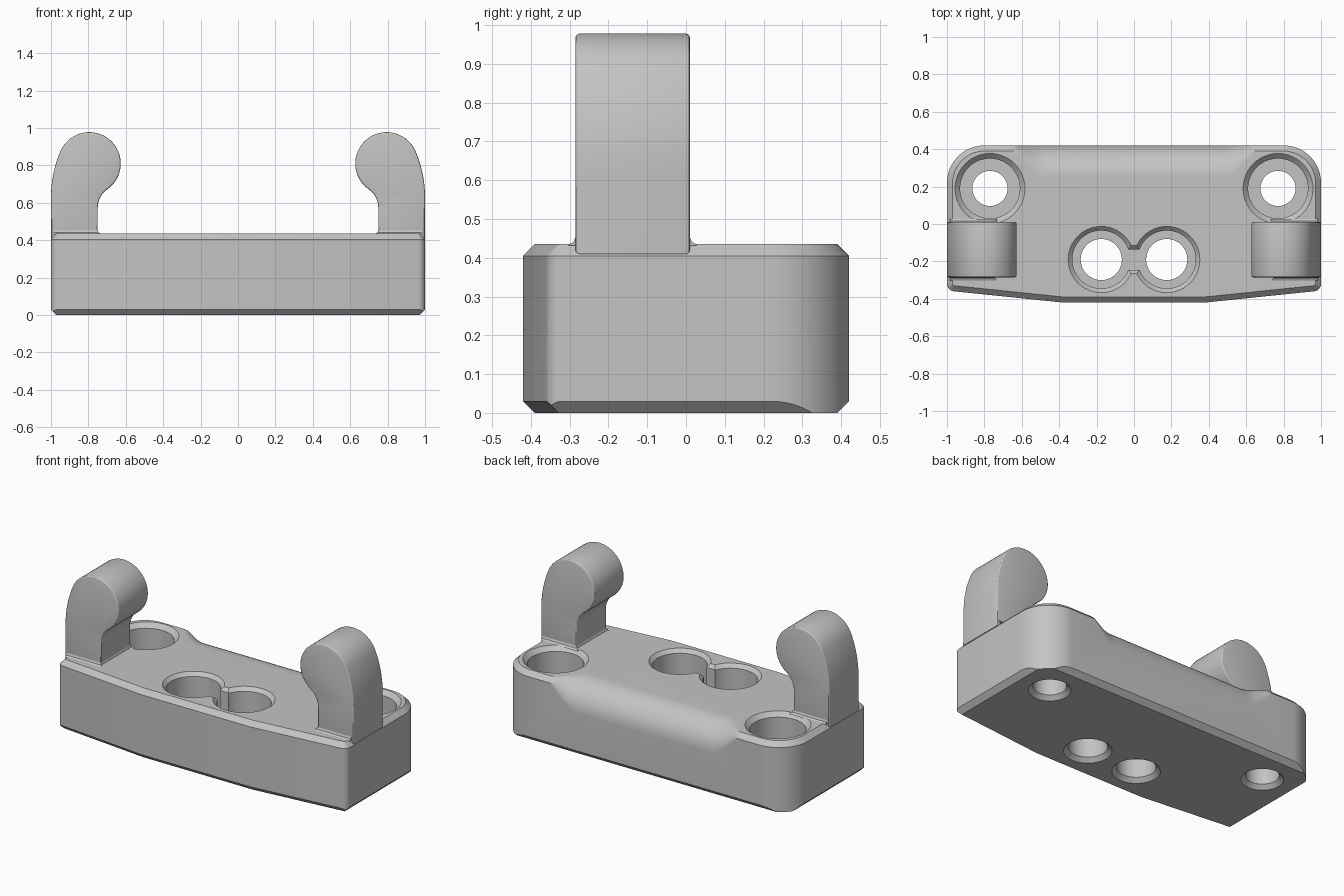
import bpy, bmesh
from math import sin, cos, pi, radians
from mathutils import Vector

TOP, FLOOR = 0.435, 0.14

cube = bpy.data.objects.get("Cube")
if cube:
    bpy.data.objects.remove(cube, do_unlink=True)

grey = bpy.data.materials.new("plain_grey")
grey.use_nodes = True
colour = (0.55, 0.55, 0.55, 1)
grey.diffuse_color = colour
grey.node_tree.nodes["Principled BSDF"].inputs["Base Color"].default_value = colour


def arc(cx, cy, r, a0, a1, n):
    angles = [radians(a0 + (a1 - a0) * i / n) for i in range(n + 1)]
    return [(cx + r * cos(a), cy + r * sin(a)) for a in angles]


def loft(rings):
    """Skin equal-length rings of points and cap both ends."""
    bm = bmesh.new()
    loops = [[bm.verts.new(p) for p in ring] for ring in rings]
    n = len(loops[0])
    for a, b in zip(loops, loops[1:]):
        for i in range(n):
            j = (i + 1) % n
            bm.faces.new((a[i], a[j], b[j], b[i]))
    bm.faces.new(loops[0])
    bm.faces.new(loops[-1])
    bmesh.ops.recalc_face_normals(bm, faces=bm.faces)
    return bm


def make(name, bm):
    mesh = bpy.data.meshes.new(name)
    bm.to_mesh(mesh)
    bm.free()
    mesh.materials.append(grey)
    obj = bpy.data.objects.new(name, mesh)
    bpy.context.collection.objects.link(obj)
    return obj


def activate(obj):
    bpy.ops.object.select_all(action="DESELECT")
    obj.select_set(True)
    bpy.context.view_layer.objects.active = obj


def smooth(obj):
    activate(obj)
    bpy.ops.object.shade_smooth_by_angle(angle=radians(28))


def cut(target, bm):
    cutter = make("cutter", bm)
    cutter.hide_render = True
    activate(target)
    mod = target.modifiers.new("cut", "BOOLEAN")
    mod.operation = "DIFFERENCE"
    mod.solver = "EXACT"
    mod.object = cutter
    bpy.ops.object.modifier_apply(modifier=mod.name)
    bpy.data.objects.remove(cutter, do_unlink=True)


# Base block: rounded outline with a chamfered top rim
half = [(0.38, -0.42)] + arc(0.96, -0.32, 0.04, -84, 0, 6) + arc(0.8, 0.22, 0.2, 0, 90, 20)
outline = half + [(-x, y) for x, y in reversed(half)]
bm = loft([[(x, y, z) for x, y in outline] for z in (0, TOP)])
rim = [e for e in bm.edges if all(v.co.z > TOP - 0.01 for v in e.verts)]
bmesh.ops.bevel(bm, geom=rim, offset=0.03, segments=1, affect="EDGES")

# Flat chamfers along each straight side of the underside
planes = [((0, 0.42), (0, 1)), ((0, -0.42), (0, -1))]
for s in (-1, 1):
    planes += [((s, 0), (s, 0)), ((s * 0.38, -0.42), (s * 0.102, -0.995))]
for point, normal in planes:
    bmesh.ops.bisect_plane(bm, geom=bm.verts[:] + bm.edges[:] + bm.faces[:], dist=1e-5,
                           plane_co=Vector((*point, 0.03)), plane_no=Vector((*normal, -1)),
                           clear_outer=True)
    bmesh.ops.holes_fill(bm, edges=[e for e in bm.edges if e.is_boundary], sides=0)
bmesh.ops.recalc_face_normals(bm, faces=bm.faces)
base = make("base_block", bm)


# Counterbored holes with chamfers on both ends
def hole(x, y, bore, shank, lip):
    profile = [(bore + lip + 0.02, TOP + 0.02), (bore, TOP - lip), (bore, FLOOR),
               (shank, FLOOR), (shank, 0.025), (shank + 0.045, -0.02)]
    return loft([[(px, py, z) for px, py in arc(x, y, r, 0, 352.5, 47)] for r, z in profile])


for s in (-1, 1):
    cut(base, hole(s * 0.77, 0.19, 0.16, 0.094, 0.027))
    cut(base, hole(s * 0.175, -0.19, 0.155, 0.11, 0.022))

# Narrow channel joining the middle holes
corners = ((-1, -1), (1, -1), (1, 1), (-1, 1))
channel = [(0.095, TOP + 0.02), (0.055, TOP - 0.02), (0.055, FLOOR)]
cut(base, loft([[(0.1 * a, -0.19 + w * b, z) for a, b in corners] for w, z in channel]))

# Rounded-over back edge that fades out towards the corners
sections = []
steps = 14
fade = [(0.69 - 0.22 * i / steps, i / steps) for i in range(steps + 1)]
for x, t in [(-x, t) for x, t in fade] + fade[::-1]:
    r = 0.004 + 0.166 * sin(t * pi / 2) ** 1.5
    curve = arc(0.42 - r, TOP - r, r, 90, 0, 12)
    box = [(0.5, TOP - r), (0.5, 0.5), (0.42 - r, 0.5)]
    sections.append([(x, y, z) for y, z in curve + box])
cut(base, loft(sections))
smooth(base)

# Hooked arms with softly rounded edges, each on a small flared foot
profile = [(0.75, 0.41), (1, 0.41)]
profile += arc(0.376, 0.63, 0.624, 0, 23.2, 10)
profile += arc(0.795, 0.81, 0.168, 28, 235, 32)
profile += arc(0.63, 0.574, 0.12, 50, 0, 9)
Y0, Y1 = -0.285, 0.01
for s, side in ((1, "left"), (-1, "right")):
    bm = loft([[(s * x, y, z) for x, z in profile] for y in (Y0, Y1)])
    ends = [e for e in bm.edges if abs(e.verts[0].co.y - e.verts[1].co.y) < 1e-5]
    bmesh.ops.bevel(bm, geom=ends, offset=0.01, segments=3, profile=0.5, affect="EDGES")
    smooth(make(side + "_hook_arm", bm))

    rings = []
    for g, z in ((0.018, TOP - 0.004), (0.016, TOP), (0.005, TOP + 0.006), (0, TOP + 0.018)):
        x0, x1, y0, y1 = 0.75 - g, 0.985, Y0 - g, Y1 + g
        rings.append([(s * x, y, z) for x, y in ((x0, y0), (x1, y0), (x1, y1), (x0, y1))])
    smooth(make(side + "_arm_foot", loft(rings)))
